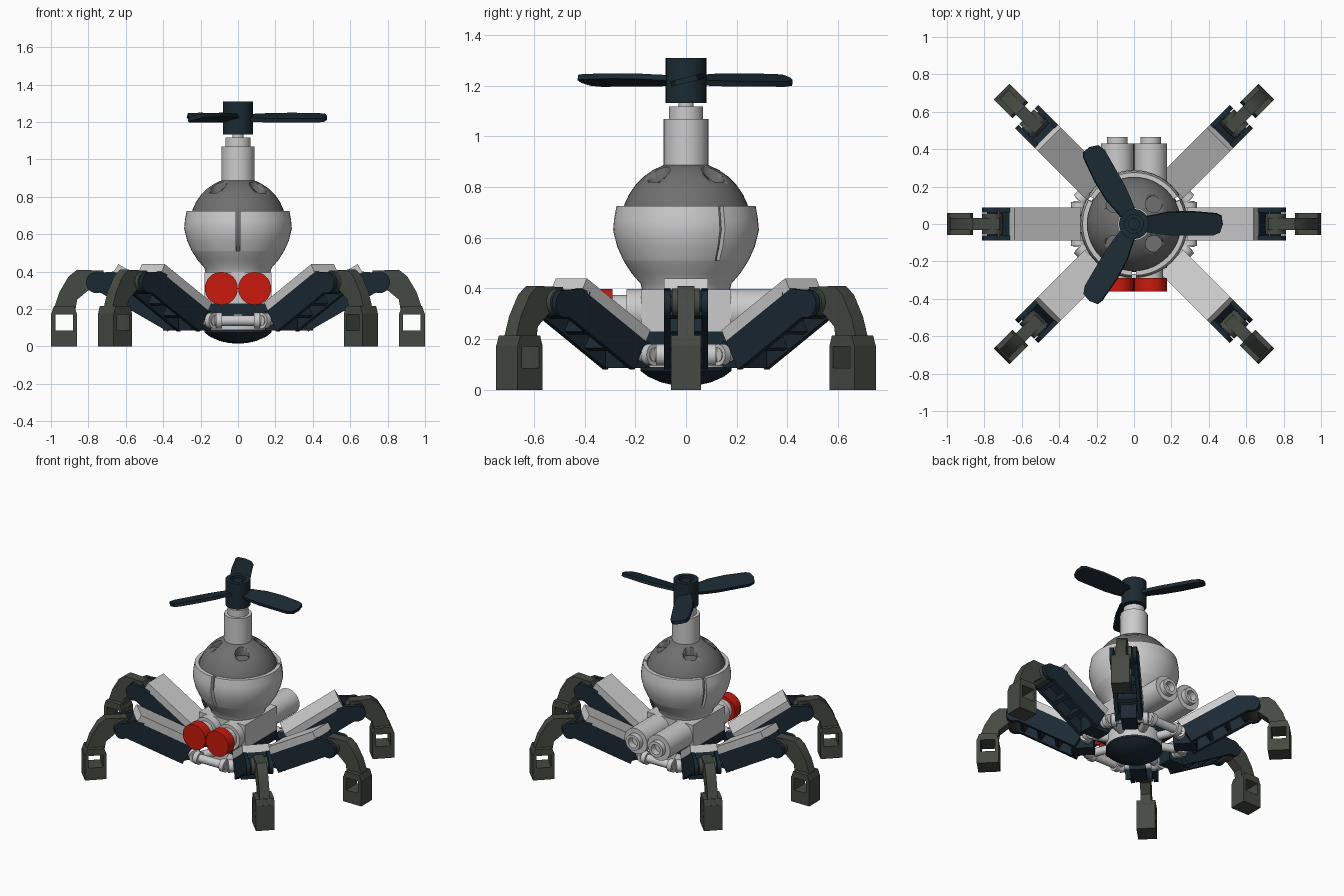
import bpy, bmesh, math
from mathutils import Matrix, Vector

if "Cube" in bpy.data.objects:
    bpy.data.objects.remove(bpy.data.objects["Cube"])

T, R, rad = Matrix.Translation, Matrix.Rotation, math.radians
SIDE = R(rad(90), 4, 'X')          # outline (x, y) -> (x, z), depth along y
LEGS = (0, 45, 135, 180, 225, 315)


def material(name, rgb):
    m = bpy.data.materials.new(name)
    m.diffuse_color = (*rgb, 1)
    m.use_nodes = True
    m.node_tree.nodes["Principled BSDF"].inputs["Base Color"].default_value = m.diffuse_color
    return m


NAVY = material("dark navy", (0.011, 0.023, 0.034))
OLIVE = material("metal grey", (0.06, 0.068, 0.055))
RED = material("red", (0.58, 0.01, 0.004))
DARK = material("dark grey", (0.16, 0.16, 0.16))


def box(bm, lo, hi, M=Matrix()):
    lo, hi = Vector(lo), Vector(hi)
    S = Matrix.Diagonal((*(hi - lo), 1))
    bmesh.ops.create_cube(bm, size=1, matrix=M @ T((lo + hi) / 2) @ S)


def cyl(bm, a, b, r, n=24):
    a, b = Vector(a), Vector(b)
    q = (b - a).to_track_quat('Z', 'Y').to_matrix().to_4x4()
    bmesh.ops.create_cone(bm, cap_ends=True, segments=n, radius1=r, radius2=r,
                          depth=(b - a).length, matrix=T((a + b) / 2) @ q)


def prism(bm, pts, d0, d1, M=Matrix()):
    lo = [bm.verts.new(M @ Vector((x, y, d0))) for x, y in pts]
    hi = [bm.verts.new(M @ Vector((x, y, d1))) for x, y in pts]
    bm.faces.new(lo)
    bm.faces.new(hi)
    for i in range(len(pts)):
        j = (i + 1) % len(pts)
        bm.faces.new((lo[i], lo[j], hi[j], hi[i]))


def lathe(bm, pts, M=Matrix(), closed=False, a0=0, sweep=360, n=48):
    """Spin an (r, z) profile about z."""
    rot = R(rad(a0), 4, 'Z')
    v = [bm.verts.new(rot @ Vector((r, 0, z))) for r, z in pts]
    e = [bm.edges.new(p) for p in zip(v, v[1:] + ([v[0]] if closed else []))]
    before = set(bm.verts) - set(v)
    bmesh.ops.spin(bm, geom=v + e, cent=(0, 0, 0), axis=(0, 0, 1),
                   angle=rad(sweep), steps=n)
    new = [x for x in bm.verts if x not in before]
    bmesh.ops.remove_doubles(bm, verts=new, dist=1e-5)
    new = [x for x in bm.verts if x not in before]
    if sweep < 360:
        bmesh.ops.holes_fill(bm, edges=[x for x in bm.edges if x.is_boundary], sides=0)
    bmesh.ops.transform(bm, matrix=M, verts=new)


def finish(name, bm, mat=None, angles=(0,)):
    bmesh.ops.recalc_face_normals(bm, faces=bm.faces)
    for f in bm.faces:
        f.smooth = True
    for e in bm.edges:
        e.smooth = e.calc_face_angle(0) < 0.6
    me = bpy.data.meshes.new(name)
    bm.to_mesh(me)
    bm.free()
    if mat:
        me.materials.append(mat)
    for i, a in enumerate(angles):
        ob = bpy.data.objects.new(name if len(angles) == 1 else f"{name}_{i + 1}", me)
        ob.matrix_world = R(rad(a), 4, 'Z')
        bpy.context.collection.objects.link(ob)
    return ob


# belly dish
bm = bmesh.new()
lathe(bm, [(0, .015), (.05, .018), (.1, .03), (.15, .052), (.18, .075), (.18, .09), (0, .09)])
finish("belly_dish", bm, NAVY)

# octagonal bar frame with hub, spokes and collars
bm = bmesh.new()
cyl(bm, (0, 0, .09), (0, 0, .17), .18, 32)
A, H = .295, .122
for k in range(8):
    M = R(rad(45 * k), 3, 'Z')
    cyl(bm, M @ Vector((A, -H, .138)), M @ Vector((A, H, .138)), .028, 16)
    for s in (-1, 1):
        cyl(bm, M @ Vector((A, s * .085, .138)), M @ Vector((A, s * .118, .138)), .043, 16)
    cyl(bm, M @ Vector((.14, .058, .138)), M @ Vector((A, H, .138)), .028, 12)
finish("bar_frame", bm)

# core plate and brick
bm = bmesh.new()
box(bm, (-.178, -.178, .165), (.178, .178, .23))
finish("core_plate", bm, NAVY)
bm = bmesh.new()
box(bm, (-.178, -.178, .23), (.178, .178, .395))
finish("core_brick", bm)

# eyes, their mounts, and rear thrusters
eyes, mounts, rear = bmesh.new(), bmesh.new(), bmesh.new()
for s in (-1, 1):
    F = T((s * .089, 0, .31)) @ SIDE
    lathe(eyes, [(0, .29), (.088, .29), (.088, .36), (0, .36)], F, n=32)
    lathe(mounts, [(0, .17), (.088, .17), (.088, .235), (.065, .235), (.065, .291), (0, .291)], F, n=32)
    B = T((s * .089, 0, .31)) @ R(rad(-90), 4, 'X')
    lathe(rear, [(0, .17), (.088, .17), (.088, .43), (.055, .43), (.055, .465),
                 (.035, .465), (.035, .42), (0, .42)], B, n=32)
finish("eyes", eyes, RED)
finish("eye_mounts", mounts)
finish("rear_thrusters", rear)

# outer shell: bowl plus three panels separated by slits
bm = bmesh.new()
lathe(bm, [(0, .39), (.172, .39), (.18, .42), (.215, .46), (.247, .51), (.225, .51), (.16, .43), (0, .43)])
for a in (-90, 30, 150):
    lathe(bm, [(.247, .51), (.272, .565), (.288, .63), (.284, .675), (.275, .725),
               (.25, .725), (.262, .63), (.225, .51)], closed=True, a0=a + 2.3, sweep=115.4, n=16)
finish("shell", bm)

# inner dome with four round notches
bm = bmesh.new()
arc = [rad(90 - 10 * i) for i in range(14)]
lathe(bm, [(.258 * math.cos(t) if i else 0, .645 + .258 * math.sin(t)) for i, t in enumerate(arc)]
      + [(0, .645 + .258 * math.sin(arc[-1]))])
dome = finish("dome", bm, DARK)
bm = bmesh.new()
for k in range(4):
    d = R(rad(45 + 90 * k), 3, 'Z') @ Vector((.15, 0, 0))
    cyl(bm, d + Vector((0, 0, .82)), d + Vector((0, 0, 1)), .045)
cutter = finish("notch_cutter", bm)
cutter.hide_render = True
cutter.hide_set(True)
mod = dome.modifiers.new("notches", 'BOOLEAN')
mod.operation, mod.object, mod.solver = 'DIFFERENCE', cutter, 'EXACT'

# neck
bm = bmesh.new()
lathe(bm, [(0, .87), (.088, .87), (.088, 1.07), (.068, 1.07), (.068, 1.118),
           (.03, 1.118), (.03, 1.15), (0, 1.15)], n=32)
finish("neck", bm)

# rotor hub and blades
bm = bmesh.new()
lathe(bm, [(0, 1.132), (.08, 1.132), (.08, 1.31), (.05, 1.31), (.05, 1.27),
           (.032, 1.27), (.032, 1.3), (0, 1.3)], n=32)
finish("rotor_hub", bm, NAVY)
bm = bmesh.new()
prism(bm, [(.05, -.04), (.12, -.052), (.2, -.06), (.42, -.062), (.46, -.045), (.475, 0),
           (.468, .045), (.44, .058), (.3, .07), (.18, .066), (.12, .052), (.05, .04)],
      -.011, .011, T((0, 0, 1.222)) @ R(rad(14), 4, 'X'))
finish("rotor_blade", bm, NAVY, (0, 120, 240))

# leg beam: hollow underside, tile on top, clip inside, fork outside
L = T((.285, 0, .235)) @ R(rad(-30), 4, 'Y')
bm = bmesh.new()
box(bm, (0, -.087, -.05), (.41, .087, 0), L)
finish("leg_tile", bm, None, LEGS)
bm = bmesh.new()
box(bm, (0, -.087, -.1), (.41, .087, -.05), L)
for x in (0, .13, .26, .385):
    box(bm, (x, -.08, -.17), (x + .025, .08, -.09), L)
for s in (-1, 1):
    y0, y1 = sorted((s * .062, s * .087))
    box(bm, (0, y0, -.18), (.41, y1, -.06), L)
    prism(bm, [(.62, .385), (.665, .4), (.78, .39), (.81, .34), (.79, .295), (.73, .285), (.66, .25)],
          y0, y1, SIDE)
    cyl(bm, (.757, y0, .34), (.757, y1, .34), .055)
box(bm, (.255, -.05, .085), (.4, .05, .19))
cyl(bm, (.757, -.08, .34), (.757, .08, .34), .03, 16)
finish("leg_beam", bm, NAVY, LEGS)

# feet: bent arm with an open-window block
bm = bmesh.new()
prism(bm, [(.72, .405), (.86, .41), (.905, .375), (.955, .29), (.985, .2), (.87, .19),
           (.86, .25), (.8, .3), (.72, .3), (.70, .35)], -.033, .033, SIDE)
cyl(bm, (.757, -.055, .345), (.757, .055, .345), .055)
prism(bm, [(.86, .17), (1, .17), (.985, .215), (.875, .215)], -.06, .06, SIDE)
box(bm, (.86, -.06, 0), (1, .06, .085))
box(bm, (.86, -.06, .08), (.882, .06, .175))
box(bm, (.976, -.06, .08), (1, .06, .175))
finish("foot", bm, OLIVE, LEGS)
